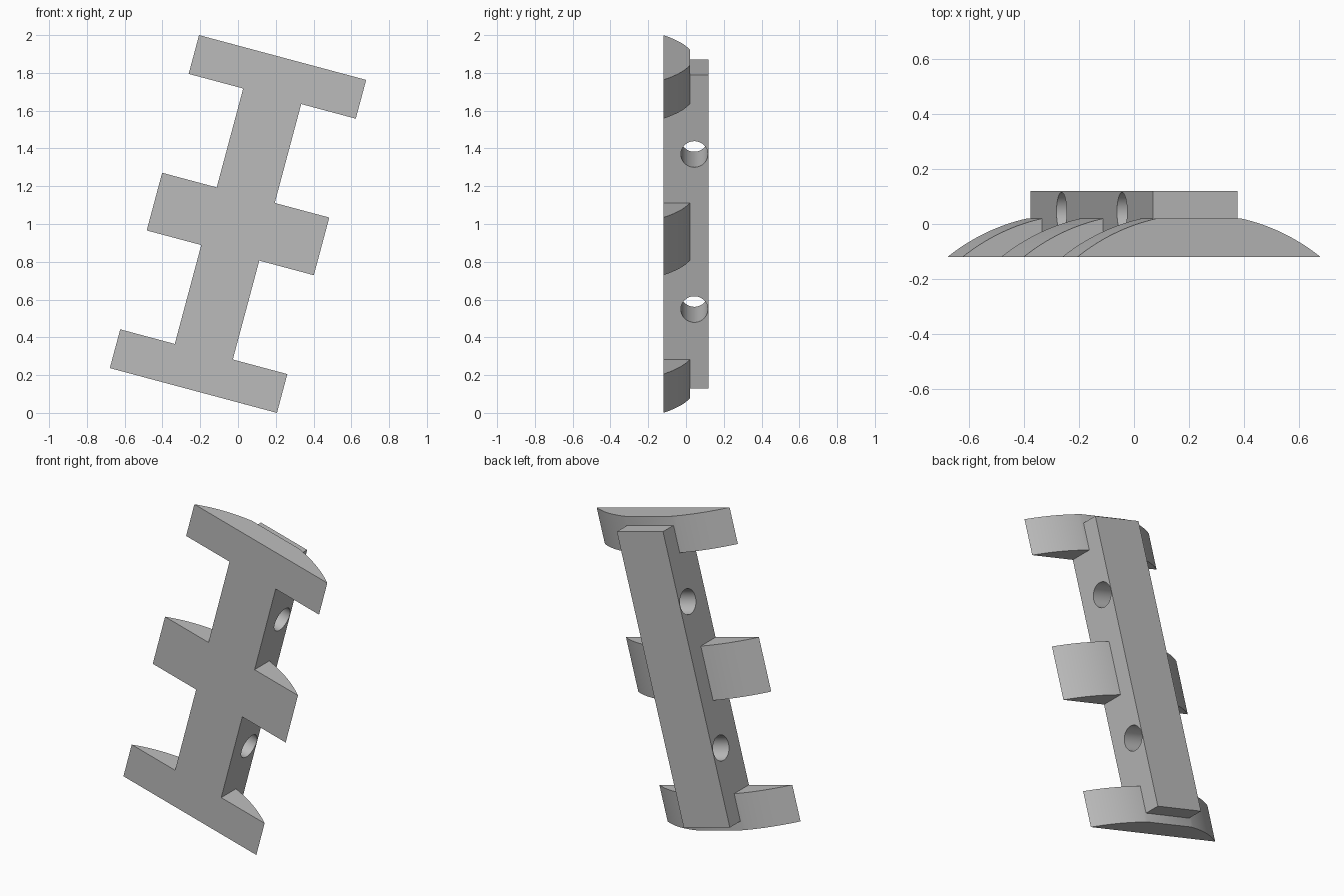
import bpy, bmesh, math
from mathutils import Matrix

cube = bpy.data.objects.get("Cube")
if cube:
    bpy.data.objects.remove(cube, do_unlink=True)

HALF_W, BAR_W = 0.458, 0.159      # half widths of the cross pieces and the bar
FRONT, STEP, BACK = -0.12, 0.02, 0.12
END, BAR_END = 0.9125, 0.86       # half lengths of the whole and of the bar

grey = bpy.data.materials.new("plain grey")
grey.use_nodes = True
colour = (0.5, 0.5, 0.5, 1)
grey.diffuse_color = colour
grey.node_tree.nodes["Principled BSDF"].inputs["Base Color"].default_value = colour


def prism(name, outline, z0, z1):
    """Extrude an (x, y) outline from z0 to z1."""
    bm = bmesh.new()
    face = bm.faces.new([bm.verts.new((x, y, z0)) for x, y in outline])
    top = bmesh.ops.extrude_face_region(bm, geom=[face])["geom"]
    moved = [v for v in top if isinstance(v, bmesh.types.BMVert)]
    bmesh.ops.translate(bm, verts=moved, vec=(0, 0, z1 - z0))
    bmesh.ops.recalc_face_normals(bm, faces=bm.faces)
    mesh = bpy.data.meshes.new(name)
    bm.to_mesh(mesh)
    bm.free()
    mesh.materials.append(grey)
    obj = bpy.data.objects.new(name, mesh)
    bpy.context.collection.objects.link(obj)
    return obj


def combine(target, other, operation):
    """Apply a boolean and remove the helper."""
    other.hide_render = True
    mod = target.modifiers.new(operation.lower(), 'BOOLEAN')
    mod.operation, mod.object, mod.solver = operation, other, 'EXACT'
    bpy.context.view_layer.objects.active = target
    bpy.ops.object.modifier_apply(modifier=mod.name)
    bpy.data.objects.remove(other, do_unlink=True)


# Cross piece profile: flat front, flat centre at the back, arcs to the tips
centre = (BAR_W**2 + STEP**2 - HALF_W**2 - FRONT**2) / (2 * (STEP - FRONT))
radius = math.hypot(HALF_W, FRONT - centre)
a0 = math.atan2(BAR_W, STEP - centre)
a1 = math.atan2(HALF_W, FRONT - centre)
N = 16
arc = [(radius * math.sin(a), centre + radius * math.cos(a))
       for a in (a0 + (a1 - a0) * i / N for i in range(N + 1))]
profile = arc + [(-x, y) for x, y in reversed(arc)]

# Long bar
body = prism("barred_bracket", [(-BAR_W, FRONT), (BAR_W, FRONT),
                                (BAR_W, BACK), (-BAR_W, BACK)], -BAR_END, BAR_END)

# Three cross pieces
for z0, z1 in ((-END, -0.7), (-0.158, 0.158), (0.7, END)):
    combine(body, prism("cross_piece", profile, z0, z1), 'UNION')

# Two holes through the bar from side to side
ring = [(0.0715 * math.cos(a), 0.0715 * math.sin(a))
        for a in (math.tau * i / 48 for i in range(48))]
for z in (-0.425, 0.425):
    drill = prism("drill", ring, -0.3, 0.3)
    drill.data.transform(Matrix.Translation((0, 0.044, z)) @ Matrix.Rotation(math.pi / 2, 4, 'Y'))
    combine(body, drill, 'DIFFERENCE')

# Lean the whole piece to its left and stand it on the ground
body.data.transform(Matrix.Translation((0, 0, 1)) @ Matrix.Rotation(math.radians(15), 4, 'Y'))
bpy.ops.object.select_all(action='DESELECT')
body.select_set(True)
bpy.context.view_layer.objects.active = body
bpy.ops.object.shade_smooth_by_angle(angle=math.radians(30))
